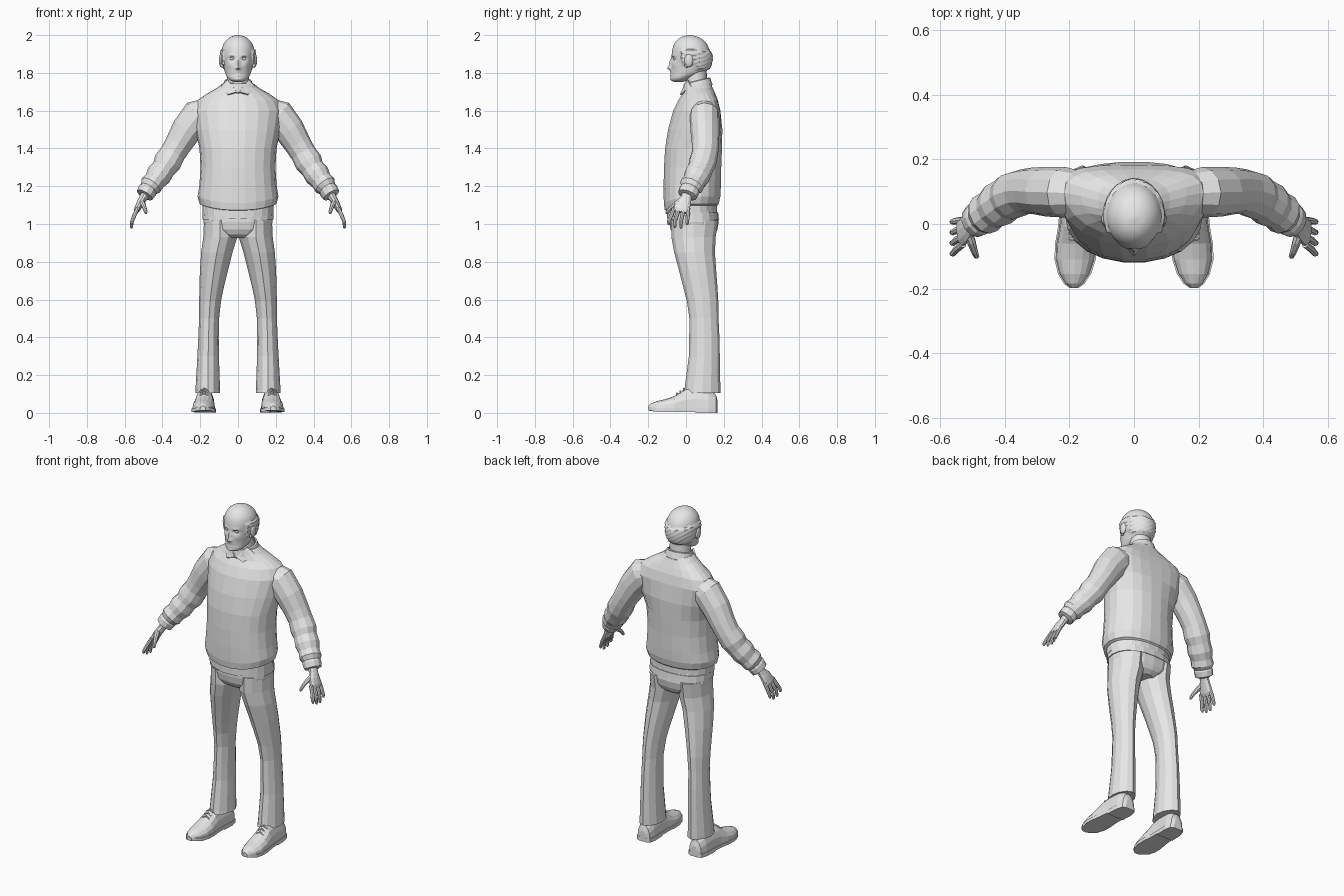
import bpy, bmesh, math
from mathutils import Vector

grey = bpy.data.materials.new("plain_grey")
grey.diffuse_color = (0.8, 0.8, 0.8, 1)


def skin(name, loops, mirror=False, smooth=False):
    """Bridge point loops into a capped solid."""
    bm = bmesh.new()
    rows = [[bm.verts.new(p) for p in loop] for loop in loops]
    n = len(rows[0])
    for a, b in zip(rows, rows[1:]):
        for i in range(n):
            j = (i + 1) % n
            bm.faces.new((a[i], a[j], b[j], b[i]))
    bm.faces.new(rows[0])
    bm.faces.new(rows[-1])
    bmesh.ops.recalc_face_normals(bm, faces=bm.faces)
    return finish(name, bm, mirror, smooth)


def finish(name, bm, mirror=False, smooth=False):
    me = bpy.data.meshes.new(name)
    bm.to_mesh(me)
    bm.free()
    me.materials.append(grey)
    ob = bpy.data.objects.new(name, me)
    bpy.context.collection.objects.link(ob)
    if mirror:
        ob.modifiers.new("mirror", 'MIRROR').use_mirror_merge = False
    if smooth:
        bpy.ops.object.select_all(action='DESELECT')
        ob.select_set(True)
        bpy.context.view_layer.objects.active = ob
        bpy.ops.object.shade_smooth_by_angle(angle=math.radians(35))
    return ob


def refine(rings, steps):
    """Catmull-Rom interpolation between rings."""
    out = []
    for i in range(len(rings) - 1):
        p0, p1 = rings[max(i - 1, 0)], rings[i]
        p2, p3 = rings[i + 1], rings[min(i + 2, len(rings) - 1)]
        for s in range(steps):
            t = s / steps
            out.append([0.5 * (2 * b + (c - a) * t + (2 * a - 5 * b + 4 * c - d) * t * t
                               + (3 * b - a - 3 * c + d) * t ** 3)
                        for a, b, c, d in zip(p0, p1, p2, p3)])
    return out + [list(rings[-1])]


def loft(name, rings, n=16, follow=False, power=2, tweak=None, **kw):
    """Rings are (x, y, z, half width, half depth); follow turns them along the path."""
    loops = []
    for k, (x, y, z, a, b) in enumerate(rings):
        u, v = Vector((1, 0, 0)), Vector((0, 1, 0))
        if follow:
            t = Vector(rings[min(k + 1, len(rings) - 1)][:3]) - Vector(rings[max(k - 1, 0)][:3])
            t.normalize()
            v = (v - t * v.dot(t)).normalized()
            u = v.cross(t)
        loop = []
        for i in range(n):
            w = 2 * math.pi * i / n
            c, s = math.cos(w), math.sin(w)
            c = math.copysign(abs(c) ** (2 / power), c)
            s = math.copysign(abs(s) ** (2 / power), s)
            p = Vector((x, y, z)) + u * a * c + v * b * s
            loop.append(tweak(p) if tweak else p)
        loops.append(loop)
    return skin(name, loops, **kw)


def upright(rings):
    return [(0, cy, z, a, b) for z, cy, a, b in rings]


# Sweater body: shoulders set back, hem drooping in front
def drape(p):
    if p.z > 1.4:
        p.y += 0.045 * (abs(p.x) / 0.25) ** 2 * min(1, (p.z - 1.4) / 0.15)
    if p.z < 1.17 and p.y < 0.03:
        p.z -= 0.035 * ((0.03 - p.y) / 0.15) ** 2
    return p


loft("sweater", upright([
    (1.05, .032, .165, .118), (1.055, .032, .187, .134), (1.098, .032, .187, .134),
    (1.105, .03, .203, .144), (1.145, .032, .214, .151), (1.2, .033, .205, .153),
    (1.3, .035, .198, .153), (1.4, .04, .204, .152), (1.5, .048, .225, .145),
    (1.6, .056, .242, .126), (1.655, .063, .215, .106), (1.69, .068, .165, .087),
    (1.72, .064, .112, .078), (1.745, .06, .08, .072)]), 22, power=2.2, tweak=drape)

# Sleeves with wrinkles and a ribbed cuff
loft("sleeves", [
    (.15, .095, 1.60, .07, .065), (.212, .098, 1.572, .09, .078), (.27, .1, 1.5, .082, .077),
    (.315, .103, 1.425, .072, .072), (.345, .1, 1.375, .068, .07), (.375, .088, 1.325, .074, .073),
    (.395, .077, 1.293, .063, .068), (.42, .06, 1.258, .068, .071), (.442, .045, 1.228, .057, .062),
    (.462, .03, 1.203, .061, .065), (.474, .022, 1.186, .047, .052), (.479, .018, 1.178, .051, .056),
    (.494, .008, 1.153, .047, .052), (.497, .006, 1.149, .03, .034)], 12, follow=True, mirror=True)

# Hands
loft("palms", [
    (.485, .01, 1.165, .026, .03), (.503, 0, 1.135, .021, .03), (.52, -.015, 1.105, .019, .042),
    (.535, -.024, 1.075, .016, .046), (.541, -.027, 1.062, .01, .042)],
    10, follow=True, mirror=True)
for i, tip in enumerate((.996, .98, .976, .996)):
    y0, y1 = -.063 + .025 * i, -.092 + .033 * i
    loft("finger_%d" % (i + 1), [
        (.53, y0, 1.085, .011, .011), (.549, (y0 + y1) / 2, 1.045, .011, .011),
        (.561, y1, 1.015, .0095, .0095), (.564, y1, tip + .008, .008, .008),
        (.565, y1, tip, .004, .004)], 8, follow=True, mirror=True)
loft("thumbs", [
    (.515, -.02, 1.125, .014, .014), (.504, -.055, 1.107, .014, .014),
    (.494, -.085, 1.083, .011, .011), (.488, -.1, 1.062, .009, .009),
    (.486, -.104, 1.054, .004, .004)], 8, follow=True, mirror=True)

# Trousers: hips, waistband, legs with pressed creases
loft("trouser_hips", upright([
    (.925, .045, .07, .085), (.945, .043, .135, .112), (.97, .042, .174, .124),
    (1.01, .042, .183, .131), (1.08, .037, .181, .126)]), 20, power=2.3)
loft("waistband", upright([(1.025, .04, .188, .134), (1.062, .038, .187, .132)]), 20, power=2.3)
loft("trouser_legs", [
    (.095, .045, 1.02, .085, .125), (.094, .04, .93, .09, .117), (.112, .045, .85, .083, .108),
    (.128, .062, .75, .074, .098), (.14, .077, .66, .064, .09), (.148, .088, .59, .058, .083),
    (.153, .095, .5, .053, .077), (.156, .097, .4, .054, .08), (.158, .097, .3, .057, .082),
    (.16, .087, .125, .065, .095), (.16, .085, .105, .066, .097), (.16, .085, .108, .045, .07)],
    12, follow=False, power=1.85, mirror=True)

# Shoes: (y, half width, height)
shoe = [(.168, .022, .05), (.158, .04, .085), (.12, .05, .115), (.05, .05, .125), (-.01, .053, .112),
        (-.06, .06, .078), (-.11, .06, .06), (-.155, .047, .05), (-.185, .028, .038), (-.198, .01, .026)]


def shoe_x(y):
    return .178 - .04 * y


loops = []
for y, w, h in shoe:
    loops.append([(shoe_x(y) + w * math.cos(math.pi * i / 8),
                   y, .018 + (h - .006) * math.sin(math.pi * i / 8) ** .8) for i in range(9)])
skin("shoes", loops, mirror=True)

# Soles and heels follow the shoe outline
outline = [(shoe_x(y) + w + .004, y) for y, w, h in shoe]
outline += [(shoe_x(y) - w - .004, y) for y, w, h in reversed(shoe)]
skin("soles", [[(x, y, z + (.006 if y < -.17 else 0)) for x, y in outline]
               for z in (.006, .024)], mirror=True)
heel = [(x, y) for x, y in outline if y > .04]
skin("heels", [[(x, y, z) for x, y in heel] for z in (0, .02)], mirror=True)

# Shoe laces
for i in range(3):
    y, z = -.012 - .018 * i, .128 - .012 * i
    loft("lace_%d" % (i + 1), [(shoe_x(y) - .022, y, z - .012, .004, .005),
         (shoe_x(y), y, z, .004, .005), (shoe_x(y) + .022, y, z - .012, .004, .005)],
         6, follow=True, mirror=True)

# Head: features are soft bumps (x, z, spread x, spread z, amount) on the face
features = [
    (0, 1.826, .011, .011, .02), (0, 1.852, .009, .02, .012), (.013, 1.822, .007, .007, .006),
    (0, 1.808, .022, .005, .006), (0, 1.797, .018, .004, .006), (0, 1.785, .016, .005, .006),
    (0, 1.767, .018, .009, .006), (.033, 1.892, .019, .006, .006), (.031, 1.874, .014, .009, -.011),
    (.042, 1.842, .016, .014, .004)]


def sculpt(p):
    x, y, z = p
    if y < 0:
        for fx, fz, sx, sz, amount in features:
            p.y -= amount * math.exp(-((abs(x) - fx) / sx) ** 2 - ((z - fz) / sz) ** 2)
    # raised ring of hair around the sides and back
    low = 1.845 if y < .05 else 1.815
    if y > -.022 and low < z < 1.922 - .15 * max(0, y - .06):
        out = Vector((x, y - .025, 0)).normalized()
        p += out * (.008 + .002 * math.sin(x * 190 + z * 260))
    return p


loft("head", refine(upright([
    (1.752, -.038, .02, .022), (1.76, -.034, .04, .042), (1.775, -.02, .056, .06),
    (1.80, .01, .068, .088), (1.83, .022, .076, .1), (1.86, .027, .082, .104),
    (1.89, .028, .086, .104), (1.92, .026, .086, .099), (1.95, .024, .078, .088),
    (1.975, .022, .06, .068), (1.992, .02, .036, .04), (2.0, .02, .006, .006)]), 4),
    64, tweak=sculpt, smooth=True)
loft("neck", upright([(1.68, .058, .066, .064), (1.74, .055, .06, .058),
                      (1.83, .052, .058, .056)]), 20, smooth=True)


def ball(name, centre, radii):
    bm = bmesh.new()
    bmesh.ops.create_uvsphere(bm, u_segments=16, v_segments=10, radius=1)
    for v in bm.verts:
        v.co = Vector([c + r * q for c, r, q in zip(centre, radii, v.co)])
    return finish(name, bm, True, True)


ball("eyes", (.031, -.054, 1.874), (.013, .013, .009))
ball("ears", (.09, .015, 1.866), (.011, .023, .035))
ball("ear_lobes", (.084, .003, 1.84), (.008, .011, .013))


# Shirt collar: folded band higher at the back, with two front wings
def collar_slope(p):
    p.z += .25 * (p.y - .12)
    return p


loft("collar", upright([(1.715, .06, .08, .076), (1.735, .06, .087, .08), (1.772, .058, .073, .07),
                        (1.775, .058, .064, .061), (1.75, .058, .06, .058)]), 20,
     tweak=collar_slope)
bm = bmesh.new()
wing = [(.006, -.026, 1.7), (.056, -.032, 1.686), (.09, .028, 1.728), (.056, .006, 1.764)]
bm.faces.new([bm.verts.new(p) for p in wing])
wings = finish("collar_wings", bm, True)
wings.modifiers.new("thickness", 'SOLIDIFY').thickness = .01
